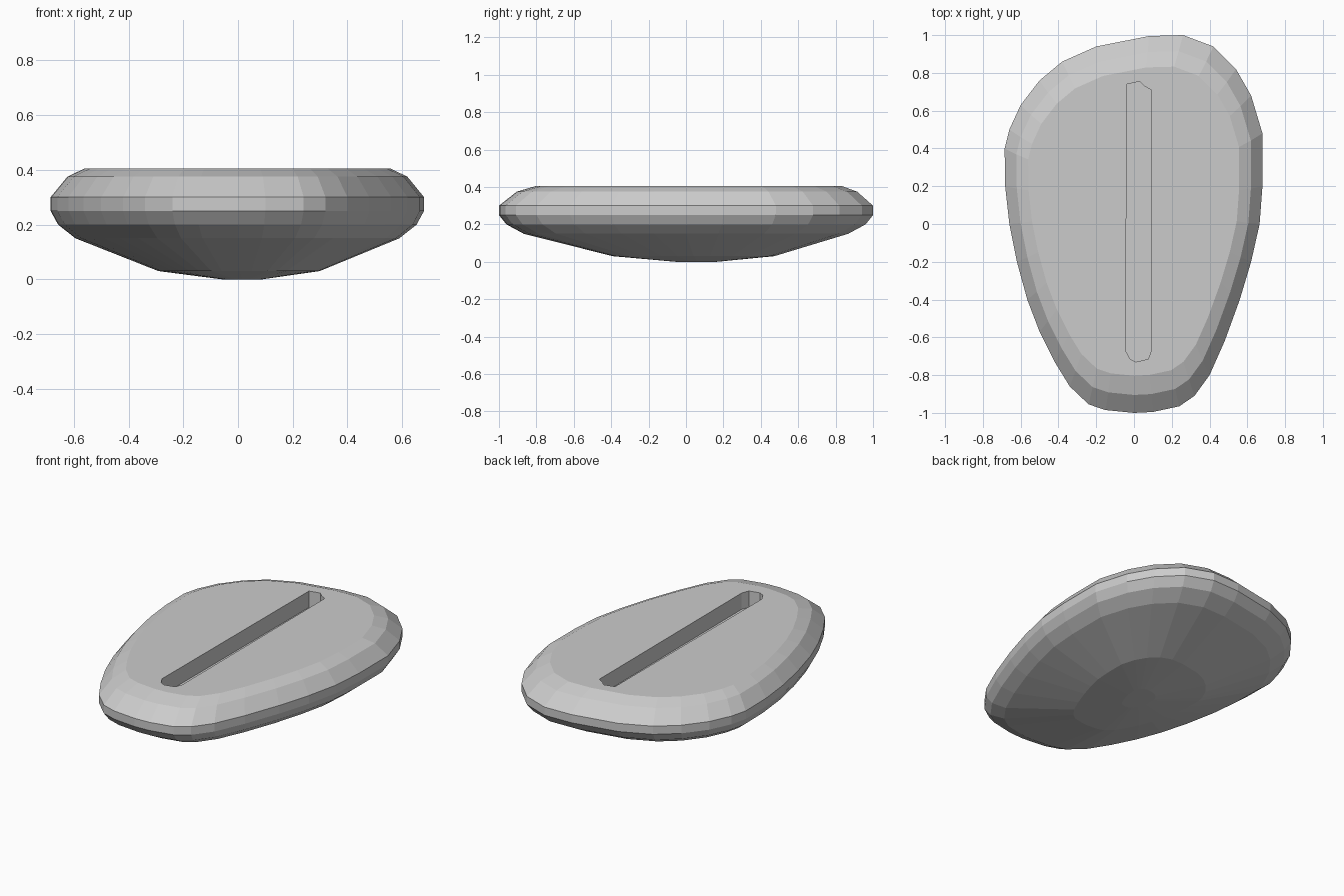
import bpy, bmesh

if "Cube" in bpy.data.objects:
    bpy.data.objects.remove(bpy.data.objects["Cube"])

# Widest outline of the pebble-shaped base, counterclockwise
OUTLINE = [(.68, .2), (.68, .48), (.62, .68), (.54, .82), (.42, .94), (.26, 1), (.08, .995),
           (-.2, .94), (-.38, .86), (-.5, .76), (-.6, .63), (-.66, .5), (-.685, .4),
           (-.682, .2), (-.66, 0), (-.62, -.2), (-.565, -.4), (-.5, -.57), (-.42, -.73),
           (-.34, -.86), (-.24, -.955), (-.15, -.985), (0, -1), (.1, -.995), (.24, -.965),
           (.32, -.91), (.4, -.8), (.48, -.62), (.56, -.4), (.62, -.2), (.665, 0)]

# Height, scale, x offset, y offset of each level
LEVELS = [(0, .11, .015, .055), (.03, .432, .005, .04), (.15, .868, 0, 0), (.2, .96, 0, 0),
          (.25, 1, 0, 0), (.3, 1, 0, 0), (.375, .91, 0, .005), (.405, .818, 0, .015)]

# Card slot outline with its chipped ends
SLOT = [(-.045, -.67), (-.02, -.715), (.01, -.73), (.075, -.715), (.092, -.67),
        (.09, .71), (.055, .73), (.03, .755), (-.037, .74)]


def loft(name, outline, levels):
    """Stack scaled copies of an outline and close both ends."""
    bm = bmesh.new()
    rings = [[bm.verts.new((x * s + ox, y * s + oy, z)) for x, y in outline]
             for z, s, ox, oy in levels]
    n = len(outline)
    for a, b in zip(rings, rings[1:]):
        for i in range(n):
            j = (i + 1) % n
            bm.faces.new((a[i], a[j], b[j], b[i]))
    bm.faces.new(rings[0][::-1])
    bm.faces.new(rings[-1])
    mesh = bpy.data.meshes.new(name)
    bm.to_mesh(mesh)
    bm.free()
    obj = bpy.data.objects.new(name, mesh)
    bpy.context.collection.objects.link(obj)
    return obj


base = loft("slotted_base", OUTLINE, LEVELS)

# Cut the slot into the flat top
cutter = loft("slot_cutter", SLOT, [(.305, 1, 0, 0), (.5, 1, 0, 0)])
cutter.hide_render = True
cutter.display_type = 'WIRE'
cut = base.modifiers.new("slot", 'BOOLEAN')
cut.operation = 'DIFFERENCE'
cut.solver = 'EXACT'
cut.object = cutter
